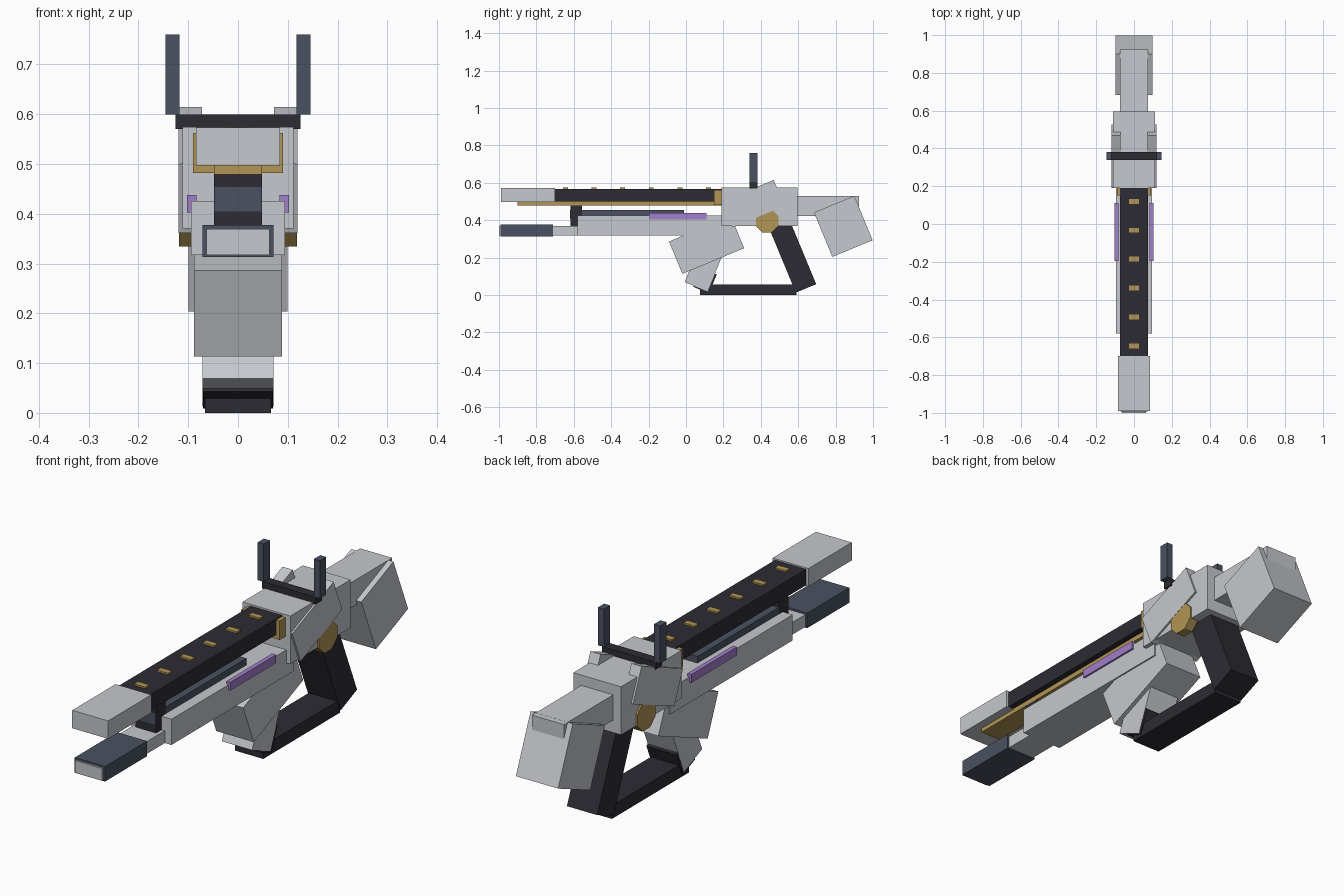
import bpy, math
from mathutils import Matrix

if "Cube" in bpy.data.objects:
    bpy.data.objects.remove(bpy.data.objects["Cube"], do_unlink=True)


def material(name, rgb):
    m = bpy.data.materials.new(name)
    m.use_nodes = True
    m.diffuse_color = (*rgb, 1)
    m.node_tree.nodes["Principled BSDF"].inputs["Base Color"].default_value = (*rgb, 1)
    return m


WHITE = material("pale grey", (0.56, 0.58, 0.61))
DARK = material("charcoal", (0.026, 0.025, 0.034))
SLATE = material("slate blue", (0.068, 0.083, 0.12))
GOLD = material("brass", (0.44, 0.30, 0.09))
PURPLE = material("purple", (0.36, 0.21, 0.60))
TILT = math.radians(22.5)


def finish(name, mat):
    ob = bpy.context.object
    ob.name = name
    ob.data.materials.append(mat)
    return ob


def tilted(name, mat, x, y, z, size_y, size_z, angle):
    """Box spanning the x range, centred on y, z and turned about x."""
    bpy.ops.mesh.primitive_cube_add(size=1)
    ob = finish(name, mat)
    ob.data.transform(Matrix.Diagonal((x[1] - x[0], size_y, size_z, 1)))
    ob.location = ((x[0] + x[1]) / 2, y, z)
    ob.rotation_euler.x = angle
    return ob


def box(name, mat, x, y, z):
    return tilted(name, mat, x, sum(y) / 2, sum(z) / 2, y[1] - y[0], z[1] - z[0], 0)


def mid(half):
    return (-half, half)


# Upper barrel with its muzzle, brass rail and studs
box("upper_muzzle", WHITE, mid(0.084), (-0.99, -0.70), (0.497, 0.573))
box("upper_barrel", DARK, mid(0.073), (-0.71, 0.20), (0.50, 0.567))
box("barrel_rail", GOLD, mid(0.048), (-0.90, 0.20), (0.479, 0.502))
box("barrel_collar", GOLD, mid(0.09), (0.15, 0.20), (0.482, 0.562))
for i in range(6):
    y = 0.12 - 0.153 * i
    box("barrel_stud", GOLD, mid(0.026), (y - 0.013, y + 0.013), (0.56, 0.574))

# Lower barrel
box("lower_barrel", WHITE, mid(0.063), (-1.0, -0.50), (0.317, 0.369))
box("lower_muzzle", SLATE, mid(0.071), (-0.992, -0.71), (0.313, 0.377))
box("lower_body", WHITE, mid(0.094), (-0.58, 0.24), (0.317, 0.426))
box("barrel_post", DARK, mid(0.048), (-0.617, -0.555), (0.36, 0.485))
box("inner_rod", SLATE, mid(0.047), (-0.62, -0.01), (0.405, 0.454))

# Receiver and stock
box("receiver", WHITE, mid(0.112), (0.19, 0.595), (0.37, 0.574))
box("stock", WHITE, mid(0.075), (0.59, 0.925), (0.423, 0.53))
tilted("stock_pad", WHITE, mid(0.099), 0.841, 0.367, 0.233, 0.257, TILT)

# Sight crossbar
box("sight_bar", DARK, mid(0.126), (0.34, 0.382), (0.57, 0.60))

# Parts repeated on both sides
for side, s in (("left", 1), ("right", -1)):
    def pair(a, b):
        return tuple(sorted((s * a, s * b)))
    box(side + "_sight_post", SLATE, pair(0.118, 0.146), (0.34, 0.382), (0.60, 0.76))
    box(side + "_light_strip", PURPLE, pair(0.083, 0.102), (-0.197, 0.11), (0.403, 0.438))
    tilted(side + "_side_plate", WHITE, pair(0.072, 0.12), 0.359, 0.488, 0.30, 0.15, TILT)
    bpy.ops.mesh.primitive_cylinder_add(vertices=8, radius=0.066, depth=0.04,
                                        location=(s * 0.099, 0.434, 0.395),
                                        rotation=(TILT, math.pi / 2, 0))
    disc = finish(side + "_pivot_disc", GOLD)
    disc.rotation_euler = (Matrix.Rotation(math.pi / 2, 4, "Y")
                           @ Matrix.Rotation(TILT, 4, "Z")).to_euler()

# Magazine housing and its tip
tilted("magazine_housing", WHITE, mid(0.088), 0.11, 0.268, 0.358, 0.187, TILT)
tilted("magazine_tip", WHITE, mid(0.071), 0.10, 0.155, 0.132, 0.24, -TILT)

# Grip loop
tilted("rear_grip", DARK, mid(0.071), 0.565, 0.22, 0.118, 0.40, TILT)
box("grip_bar", DARK, mid(0.066), (0.075, 0.59), (0.0, 0.056))
tilted("front_grip", DARK, mid(0.0705), 0.102, 0.077, 0.09, 0.11, -TILT)
